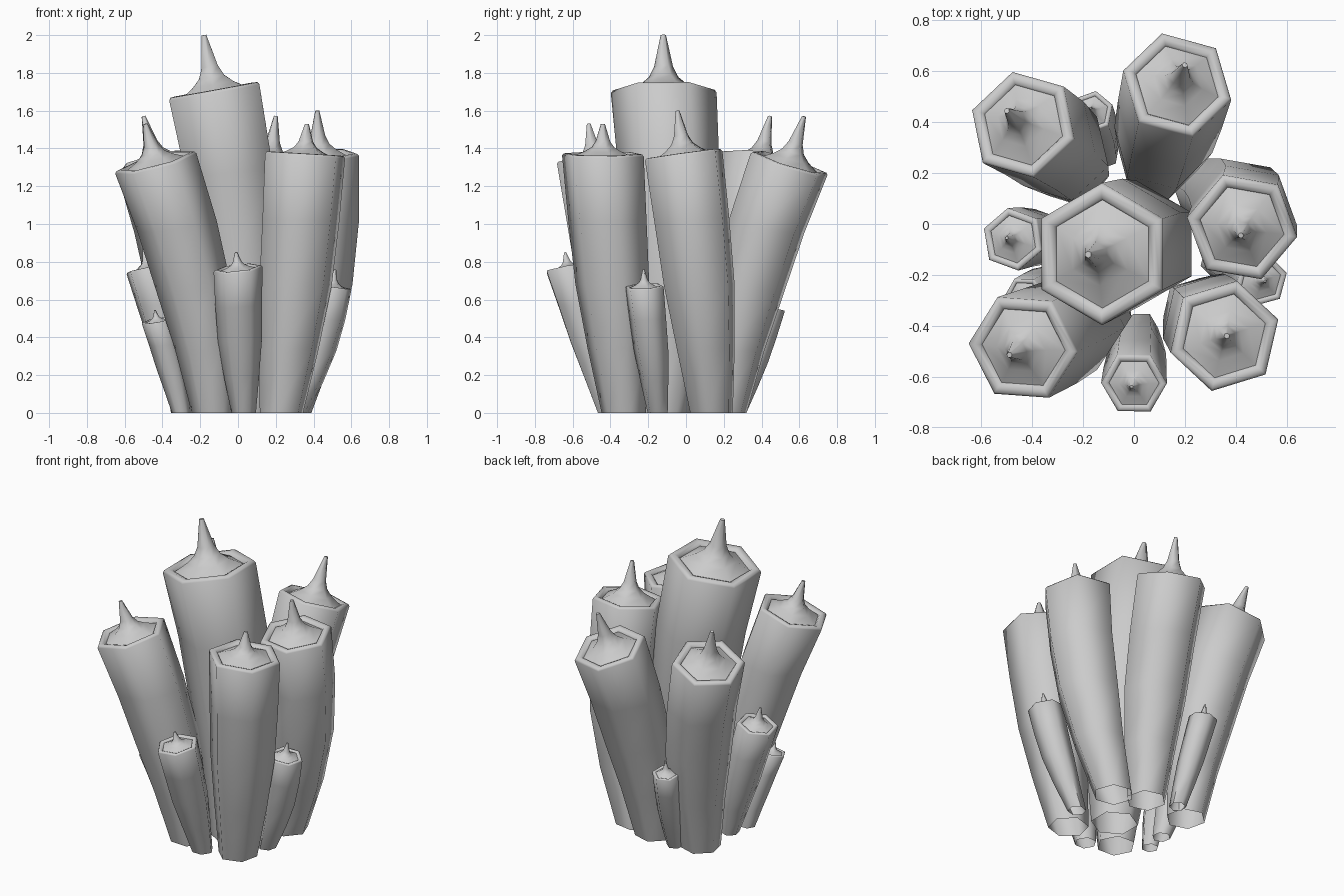
import bpy, bmesh, math
from mathutils import Vector

if "Cube" in bpy.data.objects:
    bpy.data.objects.remove(bpy.data.objects["Cube"])

SIDES = 6


def tube(name, base, base_r, mid, top, rim_r, tip, phase):
    """Curved, open-bottomed hexagonal tube with a rounded lip, sunken mouth and central spike."""
    base, top, tip = Vector((*base, 0)), Vector(top), Vector(tip)
    mid = Vector((*mid, top.z / 2))
    ctrl = 2 * mid - (base + top) / 2
    axis = tip - top
    height = axis.length
    axis.normalize()
    up = Vector((0, 0, 1))
    bm = bmesh.new()

    def ring(center, normal, r):
        rot = up.rotation_difference(normal)
        verts = []
        for i in range(SIDES):
            a = math.radians(phase) + i * math.tau / SIDES
            verts.append(bm.verts.new(center + rot @ Vector((r * math.cos(a), r * math.sin(a), 0))))
        return verts

    # outer wall, following the bend; widens mostly in the lower half
    rings = []
    for t, widen in ((0, 0), (0.25, 0.43), (0.5, 0.79), (0.75, 0.91), (1, 1)):
        c = base * (1 - t) ** 2 + ctrl * 2 * t * (1 - t) + top * t * t
        rings.append(ring(c, up.lerp(axis, t * t).normalized(),
                          base_r + (rim_r - base_r) * widen))
    # lip, sunken mouth, flared cone and spike
    profile = [(0.96, 0.05 * rim_r), (0.87, 0.06 * rim_r), (0.79, 0.03 * rim_r),
               (0.76, -0.02 * rim_r), (0.45, 0.14 * height), (0.28, 0.27 * height),
               (0.18, 0.45 * height), (0.05, height)]
    for f, h in profile:
        rings.append(ring(top + axis * h, axis, rim_r * f))

    for a, b in zip(rings, rings[1:]):
        for i in range(SIDES):
            j = (i + 1) % SIDES
            bm.faces.new((a[i], a[j], b[j], b[i]))
    bm.faces.new(rings[-1])
    me = bpy.data.meshes.new(name)
    bm.to_mesh(me)
    bm.free()
    ob = bpy.data.objects.new(name, me)
    bpy.context.collection.objects.link(ob)
    bpy.context.view_layer.objects.active = ob
    ob.select_set(True)
    bpy.ops.object.shade_smooth_by_angle(angle=math.radians(62))
    ob.select_set(False)


# large tubes: base, base radius, middle, rim centre, rim radius, spike tip, rotation
tube("center_tube", (0.05, -0.12), 0.14, (0.01, -0.08), (-0.125, -0.118, 1.695), 0.28, (-0.18, -0.12, 2.0), 90)
tube("back_right_tube", (0.08, 0.205), 0.12, (0.115, 0.33), (0.17, 0.545, 1.315), 0.22, (0.20, 0.625, 1.57), 105)
tube("right_tube", (0.27, 0.135), 0.12, (0.41, 0.07), (0.425, -0.012, 1.36), 0.22, (0.42, -0.045, 1.60), -10)
tube("front_right_tube", (0.23, -0.33), 0.12, (0.305, -0.39), (0.355, -0.44, 1.36), 0.222, (0.365, -0.44, 1.53), 77)
tube("front_left_tube", (-0.13, -0.32), 0.115, (-0.235, -0.395), (-0.435, -0.485, 1.32), 0.222, (-0.49, -0.515, 1.53), -3)
tube("back_left_tube", (-0.24, 0.19), 0.12, (-0.29, 0.285), (-0.435, 0.39, 1.32), 0.219, (-0.50, 0.445, 1.57), 103)

# small tubes around the foot
tube("small_back_tube", (-0.11, 0.27), 0.05, (-0.135, 0.36), (-0.165, 0.44, 0.55), 0.085, (-0.17, 0.455, 0.64), 80)
tube("small_left_tube", (-0.27, -0.07), 0.055, (-0.37, -0.05), (-0.475, -0.06, 0.76), 0.125, (-0.50, -0.055, 0.88), 40)
tube("small_front_tube", (0.03, -0.41), 0.065, (0.01, -0.51), (0.0, -0.625, 0.76), 0.13, (-0.01, -0.64, 0.85), 0)
tube("small_right_tube", (0.315, -0.15), 0.055, (0.43, -0.185), (0.50, -0.22, 0.665), 0.105, (0.515, -0.225, 0.76), 15)
tube("small_front_left_tube", (-0.30, -0.21), 0.05, (-0.36, -0.24), (-0.43, -0.285, 0.485), 0.08, (-0.44, -0.295, 0.545), 60)
